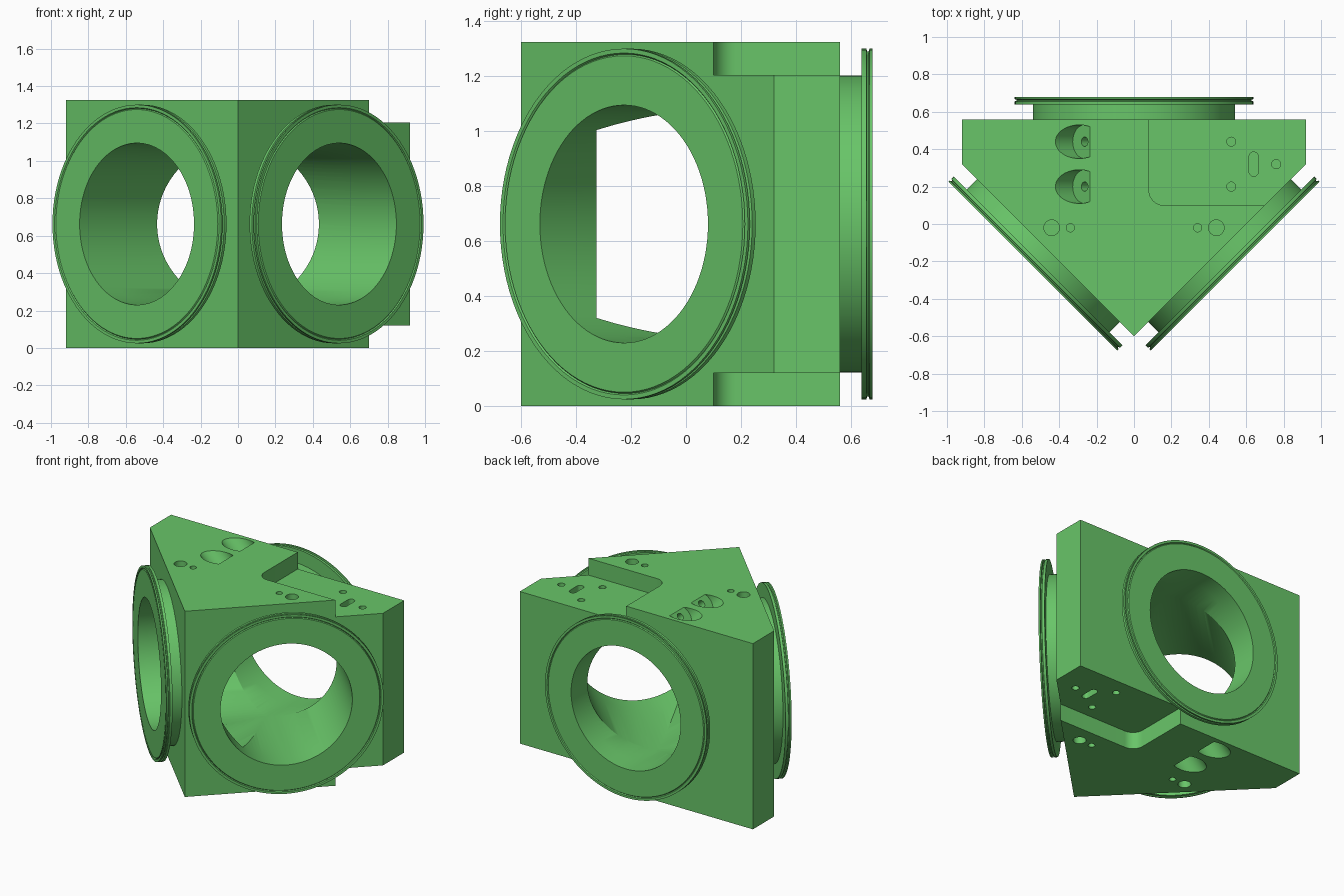
import bpy, bmesh, math
from mathutils import Matrix, Vector

if "Cube" in bpy.data.objects:
    bpy.data.objects.remove(bpy.data.objects["Cube"])

HEIGHT, MID = 1.325, 0.6625
BORE = 0.4325
JUNCTION = Vector((0, 0.315, MID))

green = bpy.data.materials.new("green")
green.use_nodes = True
colour = (0.14, 0.56, 0.14, 1)
green.diffuse_color = colour
green.node_tree.nodes["Principled BSDF"].inputs["Base Color"].default_value = colour


def add_object(name, bm):
    bmesh.ops.recalc_face_normals(bm, faces=bm.faces)
    mesh = bpy.data.meshes.new(name)
    bm.to_mesh(mesh)
    bm.free()
    mesh.materials.append(green)
    obj = bpy.data.objects.new(name, mesh)
    bpy.context.collection.objects.link(obj)
    return obj


def prism(name, outline, low, high):
    bm = bmesh.new()
    base = bm.faces.new([bm.verts.new((x, y, low)) for x, y in outline])
    side = bmesh.ops.extrude_face_region(bm, geom=[base])["geom"]
    bmesh.ops.translate(bm, vec=(0, 0, high - low),
                        verts=[v for v in side if isinstance(v, bmesh.types.BMVert)])
    return add_object(name, bm)


def rod(name, start, end, radius, sides=32):
    start, end = Vector(start), Vector(end)
    axis = end - start
    turn = axis.to_track_quat('Z', 'Y').to_matrix().to_4x4()
    bm = bmesh.new()
    bmesh.ops.create_cone(bm, cap_ends=True, segments=sides, radius1=radius, radius2=radius,
                          depth=axis.length,
                          matrix=Matrix.Translation((start + end) / 2) @ turn)
    return add_object(name, bm)


def select(obj):
    bpy.ops.object.select_all(action='DESELECT')
    obj.select_set(True)
    bpy.context.view_layer.objects.active = obj


def cut(target, cutter):
    cutter.hide_render = True
    mod = target.modifiers.new("cut", 'BOOLEAN')
    mod.operation, mod.solver, mod.object = 'DIFFERENCE', 'EXACT', cutter
    select(target)
    bpy.ops.object.modifier_apply(modifier=mod.name)
    bpy.data.objects.remove(cutter)


def arc(cx, cy, radius, start, end, steps=10):
    angles = [math.radians(start + (end - start) * i / steps) for i in range(steps + 1)]
    return [(cx + radius * math.cos(a), cy + radius * math.sin(a)) for a in angles]


# Five-sided housing block
body = prism("housing", [(0, -0.6), (0.92, 0.32), (0.92, 0.56), (-0.92, 0.56), (-0.92, 0.32)],
             0, HEIGHT)

# Stepped recess on the left half, top and bottom
recess = [(1.2, 0.1), (1.2, 0.8), (0.08, 0.8)] + arc(0.16, 0.18, 0.08, 180, 270)
for low, high in ((1.205, 1.5), (-0.2, 0.12)):
    cut(body, prism("recess_cutter", recess, low, high))

# Three meeting bores
ports = {"back": Vector((0, 1, 0)),
         "left": Vector((1, -1, 0)).normalized(),
         "right": Vector((-1, -1, 0)).normalized()}
for side, way in ports.items():
    inner = Vector((0, -0.325, MID)) if side == "back" else JUNCTION
    cut(body, rod("bore_cutter", inner, JUNCTION + way * 1.0, BORE, 96))

# Drilled holes, slots and slanted pockets, mirrored top to bottom
holes = [(-0.44, -0.02, 0.042), (-0.34, -0.02, 0.022), (0.34, -0.02, 0.022),
         (0.44, -0.02, 0.042), (0.52, 0.44, 0.024), (0.52, 0.2, 0.024), (0.76, 0.32, 0.024)]
slot = arc(0.64, 0.36, 0.025, 0, 180) + arc(0.64, 0.28, 0.025, 180, 360)
for face, up in ((HEIGHT, 1), (0, -1)):
    for x, y, radius in holes:
        floor = face - up * (0.12 if x > 0.5 else 0)
        cut(body, rod("hole_cutter", (x, y, floor - up * 0.08), (x, y, floor + up * 0.05), radius))
    floor = face - up * 0.12
    ends = sorted((floor - up * 0.08, floor + up * 0.05))
    cut(body, prism("slot_cutter", slot, *ends))
    for y in (0.2, 0.44):
        seat = Vector((-0.264, y, face - up * 0.029))
        slant = Vector((1, 0, -up)).normalized()
        cut(body, rod("pocket_cutter", seat, seat - slant * 0.3, 0.09, 48))
        cut(body, rod("screw_hole_cutter", seat + slant * 0.1, seat - slant * 0.05, 0.025))

# Neck and grooved flange around each port: (radius, distance from the housing face)
profile = [(BORE, -0.002), (BORE, 0.118), (0.612, 0.118), (0.617, 0.112), (0.622, 0.118),
           (0.638, 0.118), (0.638, 0.108), (0.628, 0.104), (0.628, 0.099), (0.638, 0.096),
           (0.638, 0.078), (0.54, 0.078), (0.54, -0.002)]
parts = [body]
for side, way in ports.items():
    reach = 0.245 if side == "back" else 0.915 / math.sqrt(2)
    bm = bmesh.new()
    points = [bm.verts.new((r, 0, z)) for r, z in profile]
    edges = [bm.edges.new(pair) for pair in zip(points, points[1:] + points[:1])]
    bmesh.ops.spin(bm, geom=points + edges, cent=(0, 0, 0), axis=(0, 0, 1),
                   angle=math.tau, steps=96, use_merge=True)
    bmesh.ops.remove_doubles(bm, verts=bm.verts, dist=0.0001)
    turn = way.to_track_quat('Z', 'Y').to_matrix().to_4x4()
    bm.transform(Matrix.Translation(JUNCTION + way * reach) @ turn)
    parts.append(add_object(side + "_flange", bm))

# Smooth round walls, crisp edges
for part in parts:
    select(part)
    bpy.ops.object.shade_smooth_by_angle(angle=math.radians(25))
